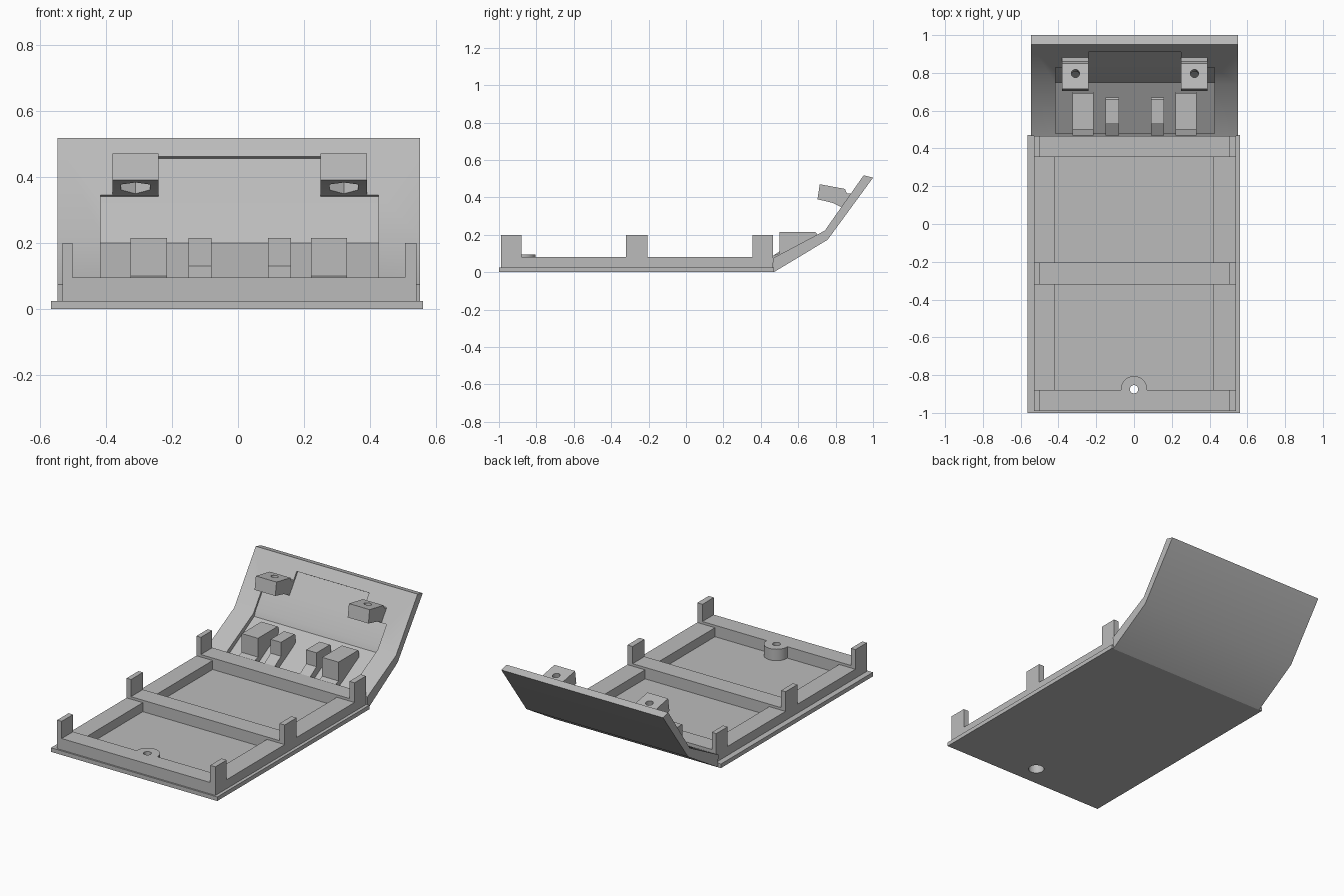
import bpy, bmesh, math
from mathutils import Vector, Matrix

cube = bpy.data.objects.get("Cube")
if cube:
    bpy.data.objects.remove(cube, do_unlink=True)

GREY = (0.5, 0.5, 0.5, 1)
mat = bpy.data.materials.new("plain grey")
mat.use_nodes = True
mat.diffuse_color = GREY
mat.node_tree.nodes["Principled BSDF"].inputs["Base Color"].default_value = GREY


def finish(name, bm):
    bmesh.ops.recalc_face_normals(bm, faces=bm.faces)
    mesh = bpy.data.meshes.new(name)
    bm.to_mesh(mesh)
    bm.free()
    mesh.materials.append(mat)
    ob = bpy.data.objects.new(name, mesh)
    bpy.context.collection.objects.link(ob)
    return ob


def extrude_x(name, profile, x0, x1):
    """Side profile of (y, z) points pulled from x0 to x1."""
    bm = bmesh.new()
    face = bm.faces.new([bm.verts.new((x0, y, z)) for y, z in profile])
    new = bmesh.ops.extrude_face_region(bm, geom=[face])["geom"]
    bmesh.ops.translate(bm, vec=(x1 - x0, 0, 0),
                        verts=[v for v in new if isinstance(v, bmesh.types.BMVert)])
    return finish(name, bm)


def box(name, x0, x1, y0, y1, z0, z1):
    return extrude_x(name, [(y0, z0), (y1, z0), (y1, z1), (y0, z1)], x0, x1)


def cylinder(name, centre, radius, depth, sides=32, tilt=0):
    bm = bmesh.new()
    bmesh.ops.create_cone(bm, cap_ends=True, segments=sides, radius1=radius, radius2=radius,
                          depth=depth, matrix=Matrix.Translation(centre) @ Matrix.Rotation(tilt, 4, 'X'))
    return finish(name, bm)


def cut(ob, *cutters):
    for c in cutters:
        mod = ob.modifiers.new("cut", 'BOOLEAN')
        mod.operation = 'DIFFERENCE'
        mod.solver = 'EXACT'
        mod.object = c
    # Bake the cuts, then drop the helpers
    bpy.context.view_layer.update()
    baked = bpy.data.meshes.new_from_object(ob.evaluated_get(bpy.context.evaluated_depsgraph_get()))
    ob.modifiers.clear()
    ob.data = baked
    for c in cutters:
        bpy.data.objects.remove(c, do_unlink=True)


def smooth(ob):
    bpy.ops.object.select_all(action='DESELECT')
    ob.select_set(True)
    bpy.context.view_layer.objects.active = ob
    bpy.ops.object.shade_smooth_by_angle(angle=math.radians(30))


# Base plate, with a counterbored screw hole
HOLE_Y = -0.875
base = box("base_plate", -0.565, 0.56, -1, 0.47, 0, 0.025)
cut(base, cylinder("bore", (0, HOLE_Y, 0), 0.045, 0.2))

# Side rails and cross bars of the frame
for name, x0, x1 in (("right_rail", -0.53, -0.42), ("left_rail", 0.42, 0.54)):
    box(name, x0, x1, -0.99, 0.465, 0.025, 0.08)

BARS = (("front", -0.99, -0.88), ("middle", -0.32, -0.205), ("rear", 0.355, 0.465))
for name, y0, y1 in BARS:
    bar = box(name + "_bar", -0.5, 0.505, y0, y1, 0.025, 0.095)
    if name == "front":
        cut(bar, cylinder("boss_space", (0, HOLE_Y, 0.06), 0.07, 0.2))
    # Upright tabs at both ends of each bar
    box(name + "_right_tab", -0.53, -0.5, y0, y1, 0.025, 0.2)
    box(name + "_left_tab", 0.505, 0.54, y0, y1, 0.025, 0.2)

# Screw boss
boss = cylinder("screw_boss", (0, HOLE_Y, 0.06), 0.07, 0.07)
cut(boss, cylinder("pin", (0, HOLE_Y, 0.06), 0.022, 0.3),
    cylinder("bore", (0, HOLE_Y, 0), 0.045, 0.12))
smooth(boss)

# Bent rear flap with a stepped recess on its inner side
flap = extrude_x("rear_flap", [(0.47, 0), (0.757, 0.173), (1, 0.505), (0.95, 0.518),
                               (0.742, 0.222), (0.465, 0.075)], -0.545, 0.55)
wide = extrude_x("wide_recess", [(0.48, 0.05), (0.75, 0.2), (0.765, 0.235), (0.84, 0.34),
                                 (0.8, 0.36), (0.7, 0.36), (0.48, 0.2)], -0.415, 0.425)
narrow = extrude_x("narrow_recess", [(0.765, 0.235), (0.92, 0.455), (0.87, 0.485),
                                     (0.7, 0.26)], -0.24, 0.25)
cut(flap, wide, narrow)
smooth(flap)

# Ribs with a low foot in front
for name, x0, x1, y0, y1, foot in (("right_outer", -0.325, -0.215, 0.5, 0.7, 0.1),
                                   ("right_inner", -0.15, -0.08, 0.53, 0.67, 0.13),
                                   ("left_inner", 0.09, 0.16, 0.53, 0.67, 0.13),
                                   ("left_outer", 0.22, 0.33, 0.5, 0.7, 0.1)):
    extrude_x(name + "_rib", [(0.468, 0.05), (0.52, 0.05), (y1, 0.16), (y1, 0.205),
                              (y1 - 0.01, 0.215), (y0, 0.215), (y0, foot), (0.468, 0.09)], x0, x1)

# Tilted screw brackets with a hexagonal nut pocket underneath
TILT = math.radians(-11)
for name, x0, x1 in (("right", -0.38, -0.24), ("left", 0.25, 0.39)):
    bracket = extrude_x(name + "_bracket",
                        [(0.715, 0.47), (0.85, 0.445), (0.86, 0.42), (0.885, 0.42),
                         (0.835, 0.345), (0.785, 0.37), (0.703, 0.39)], x0, x1)
    mid = Vector(((x0 + x1) / 2, 0.79, 0.42))
    axis = Vector((0, -math.sin(TILT), math.cos(TILT)))
    cut(bracket, cylinder("pin", mid, 0.022, 0.3, 24, TILT),
        cylinder("nut", mid - axis * 0.06, 0.05, 0.08, 6, TILT))
    smooth(bracket)
